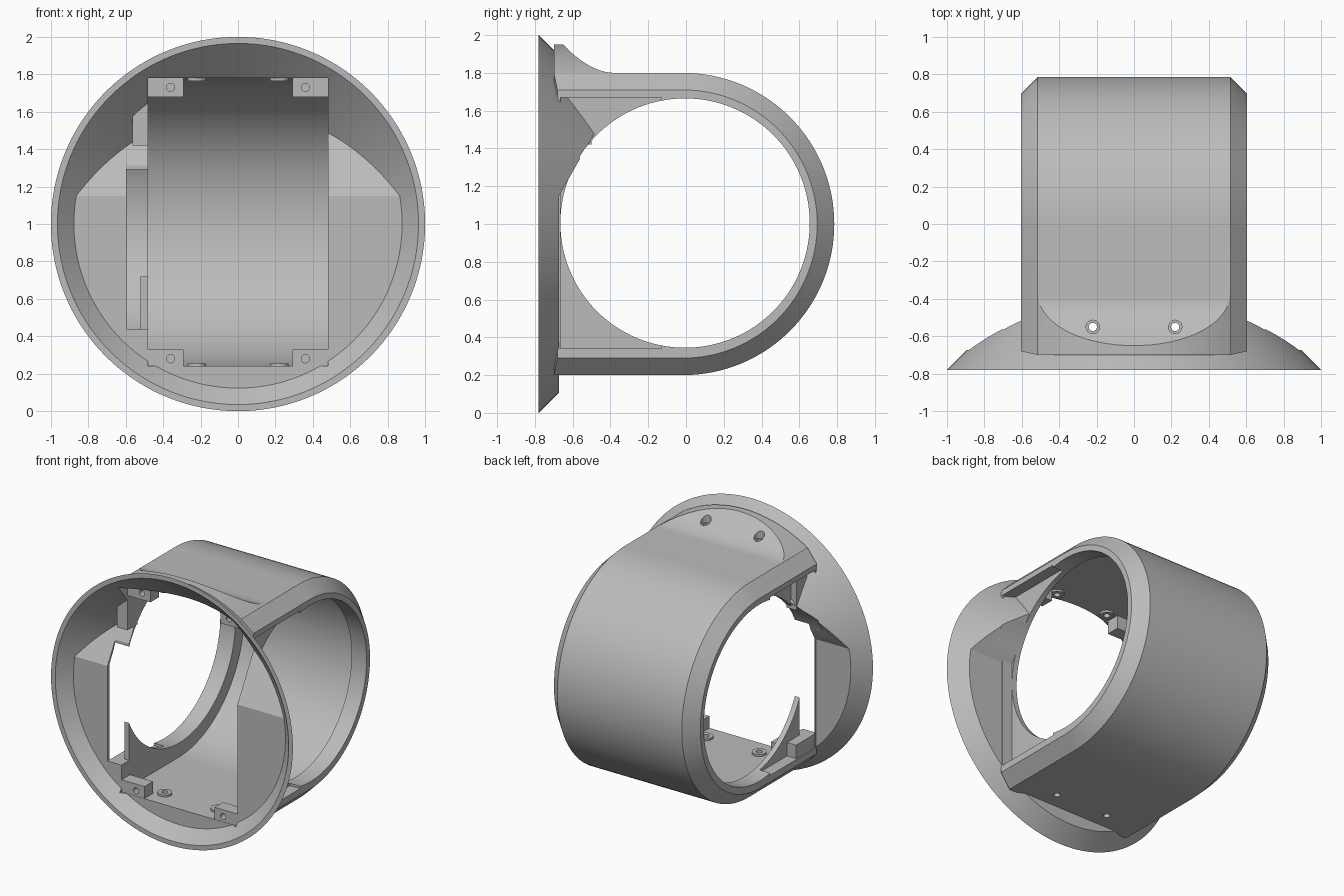
import bpy, bmesh, math
from mathutils import Matrix, Vector

cube = bpy.data.objects.get("Cube")
if cube:
    bpy.data.objects.remove(cube)

grey = bpy.data.materials.new("plain_grey")
grey.use_nodes = True
grey.diffuse_color = (0.5, 0.5, 0.5, 1)
grey.node_tree.nodes["Principled BSDF"].inputs["Base Color"].default_value = (0.5, 0.5, 0.5, 1)


def finish(name, bm):
    bmesh.ops.recalc_face_normals(bm, faces=bm.faces)
    mesh = bpy.data.meshes.new(name)
    bm.to_mesh(mesh)
    bm.free()
    mesh.materials.append(grey)
    ob = bpy.data.objects.new(name, mesh)
    bpy.context.collection.objects.link(ob)
    return ob


def loft(name, sections):
    """Join equal-length (y, z) outlines placed at successive x positions."""
    bm = bmesh.new()
    rings = [[bm.verts.new((x, y, z)) for y, z in pts] for x, pts in sections]
    n = len(rings[0])
    for a, b in zip(rings, rings[1:]):
        for i in range(n):
            j = (i + 1) % n
            bm.faces.new((a[i], a[j], b[j], b[i]))
    bm.faces.new(rings[0])
    bm.faces.new(rings[-1])
    return finish(name, bm)


def prism(name, pts, x0, x1):
    return loft(name, [(x0, pts), (x1, pts)])


def box(name, x0, x1, y0, y1, z0, z1):
    return prism(name, [(y0, z0), (y1, z0), (y1, z1), (y0, z1)], x0, x1)


def cone(name, start, end, r0, r1, segs=128):
    """Round solid from start to end with a radius at each end."""
    a, b = Vector(start), Vector(end)
    turn = (b - a).to_track_quat('Z', 'Y').to_matrix().to_4x4()
    bm = bmesh.new()
    bmesh.ops.create_cone(bm, cap_ends=True, segments=segs, radius1=r0, radius2=r1,
                          depth=(b - a).length,
                          matrix=Matrix.Translation((a + b) / 2) @ turn)
    return finish(name, bm)


def combine(ob, other, operation):
    mod = ob.modifiers.new("combine", 'BOOLEAN')
    mod.operation = operation
    mod.solver = 'EXACT'
    mod.object = other
    bpy.context.view_layer.objects.active = ob
    bpy.ops.object.modifier_apply(modifier=mod.name)
    bpy.data.objects.remove(other)


def u_shape(r, front, zc=1.0):
    """Straight from the front, half round at the back."""
    arc = [(-0.015 + r * math.cos(t), zc + r * math.sin(t))
           for t in (math.pi * (i / 64 - 0.5) for i in range(65))]
    return [(front, zc - r)] + arc + [(front, zc + r)]


# Chamfered U-shaped band
wide, narrow = u_shape(0.8, -0.7), u_shape(0.71, -0.68)
shell = loft("band_housing", [(-0.605, narrow), (-0.515, wide), (0.515, wide), (0.605, narrow)])

# Recessed side corners in front of the round side openings
for s in (-1, 1):
    combine(shell, box("recess", s * 0.52, s * 0.7, -0.665, -0.13, 0.34, 1.67), 'DIFFERENCE')

# Flared crest on top, trimmed to a round outline
flare = [(-0.7, 1.7), (-0.3, 1.7), (-0.38, 1.8)]
for i in range(1, 13):
    t = i / 12
    flare.append((-0.38 - 0.27 * t, 1.8 + 0.15 * t ** 1.9))
flare.append((-0.7, 1.95))
crest = prism("crest", flare, -0.515, 0.515)
combine(crest, cone("trim", (0, -0.9, 1), (0, 0, 1), 0.95, 0.95), 'INTERSECT')
combine(shell, crest, 'UNION')


# Conical front dish, flat at the back and sloping deeper towards the top
def dish_solid(name, front, radius, back):
    reach = -0.38 - front
    solid = cone(name, (0, front, 1), (0, -0.38, 1), radius, radius - reach, 160)
    outline = [(-0.9, -0.1), (back, -0.1), (back, 1.15), (back + 0.165, 1.44),
               (back + 0.3, 1.67), (back + 0.3, 2.1), (-0.9, 2.1)]
    combine(solid, prism("trim", outline, -1.1, 1.1), 'INTERSECT')
    return solid


combine(shell, dish_solid("dish", -0.78, 1.0, -0.672), 'UNION')
combine(shell, dish_solid("hollow", -0.8, 0.985, -0.692), 'DIFFERENCE')

# Inner channel, round side openings, left notch
combine(shell, prism("channel", u_shape(0.77, -0.75, 1.01), -0.48, 0.48), 'DIFFERENCE')
combine(shell, cone("bore", (-0.7, -0.005, 1.005), (0.7, -0.005, 1.005), 0.66, 0.66), 'DIFFERENCE')
combine(shell, box("notch", -0.595, -0.4, -0.75, -0.6, 0.44, 1.42), 'DIFFERENCE')

# Countersunk screw holes through the top and bottom
for x in (-0.22, 0.22):
    combine(shell, cone("drill", (x, -0.55, 0), (x, -0.55, 2), 0.022, 0.022, 24), 'DIFFERENCE')
    combine(shell, cone("sink", (x, -0.55, 1.83), (x, -0.55, 2), 0.036, 0.036, 24), 'DIFFERENCE')

parts = [shell]

# Corner mounting blocks with screw holes
for side, s in (("right", -1), ("left", 1)):
    for level, y, z0, z1, zh in (("upper", -0.62, 1.68, 1.785, 1.73),
                                 ("lower", -0.69, 0.235, 0.33, 0.28)):
        block = box(f"{level}_{side}_mount", s * 0.29, s * 0.485, y, y + 0.1, z0, z1)
        combine(block, cone("drill", (s * 0.36, y - 0.1, zh), (s * 0.36, y + 0.06, zh),
                            0.022, 0.022, 24), 'DIFFERENCE')
        parts.append(block)

    # Raised collars around the screw holes inside
    for level, z0, z1 in (("upper", 1.765, 1.785), ("lower", 0.235, 0.255)):
        collar = cone(f"{level}_{side}_collar", (s * 0.22, -0.55, z0), (s * 0.22, -0.55, z1),
                      0.05, 0.05, 32)
        combine(collar, cone("drill", (s * 0.22, -0.55, z0 - 0.1), (s * 0.22, -0.55, z1 + 0.1),
                             0.022, 0.022, 24), 'DIFFERENCE')
        parts.append(collar)

# Brackets above and below the notch
parts.append(box("upper_bracket", -0.565, -0.48, -0.62, -0.5, 1.42, 1.69))
parts.append(box("lower_bracket", -0.595, -0.48, -0.69, -0.45, 0.33, 0.44))

for ob in parts:
    bpy.ops.object.select_all(action='DESELECT')
    ob.select_set(True)
    bpy.context.view_layer.objects.active = ob
    bpy.ops.object.shade_smooth_by_angle(angle=math.radians(25))
